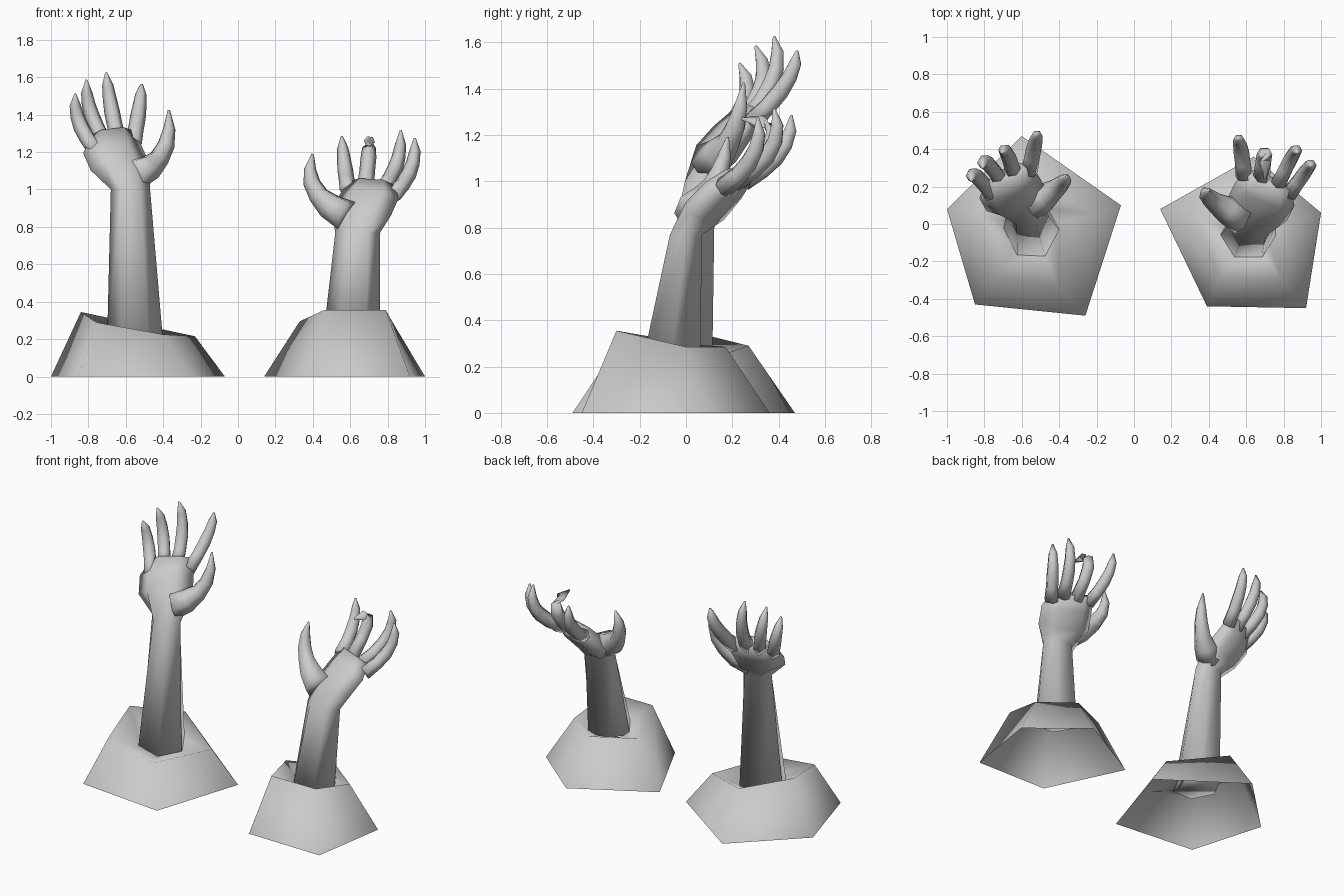
import bpy, bmesh, math
from mathutils import Vector

default = bpy.data.objects.get("Cube")
if default:
    bpy.data.objects.remove(default, do_unlink=True)

GREY = (0.6, 0.6, 0.6, 1.0)
stone = bpy.data.materials.new("plain grey")
stone.use_nodes = True
stone.diffuse_color = GREY
stone.node_tree.nodes["Principled BSDF"].inputs["Base Color"].default_value = GREY


def build_object(name, rings, cap_start, cap_end):
    """Skin a list of equally sized point rings into a smooth shaded object."""
    bm = bmesh.new()
    loops = [[bm.verts.new(p) for p in ring] for ring in rings]
    count = len(loops[0])
    for low, high in zip(loops, loops[1:]):
        for i in range(count):
            j = (i + 1) % count
            bm.faces.new((low[i], low[j], high[j], high[i]))
    if cap_start:
        bm.faces.new(loops[0][::-1])
    if cap_end:
        bm.faces.new(loops[-1])
    bmesh.ops.recalc_face_normals(bm, faces=bm.faces)
    for face in bm.faces:
        face.smooth = True
    mesh = bpy.data.meshes.new(name)
    bm.to_mesh(mesh)
    bm.free()
    mesh.materials.append(stone)
    obj = bpy.data.objects.new(name, mesh)
    bpy.context.collection.objects.link(obj)
    return obj


def oval(center, wide, deep, sides=6):
    """Ring of points around center, spanned by two half-axis vectors."""
    angles = [math.tau * i / sides for i in range(sides)]
    return [Vector(center) + wide * math.cos(a) + deep * math.sin(a) for a in angles]


def mound(name, base, rim, middle):
    """Five-sided mound, open below, with a rim folding in towards the arm."""
    foot = [Vector((x, y, 0)) for x, y in base]
    top = [Vector(p) for p in rim]
    pit = [p.lerp(Vector(middle), 0.6) for p in top]
    build_object(name, [foot, top, pit], False, False)


def arm(name, sections, across):
    """Forearm and palm: upright rings first, then rings leaning back."""
    rings = []
    for i, (center, width, depth) in enumerate(sections):
        if i < 2:
            wide, deep = Vector((1, 0, 0)), Vector((0, 1, 0))
        else:
            wide = Vector(across).normalized()
            deep = Vector((0, 0.75, -0.6))
            if wide.x < 0:
                wide = -wide
        rings.append(oval(center, wide * width, deep * depth))
    build_object(name, rings, True, True)


def finger(name, root, bend, tip, profile):
    """Tapering clawed digit along a curve through the bend point."""
    a, b, c = Vector(root), Vector(bend), Vector(tip)
    control = b * 2 - (a + c) / 2
    rings = []
    for i, radius in enumerate(profile):
        t = i / (len(profile) - 1)
        point = a * (1 - t) ** 2 + control * 2 * t * (1 - t) + c * t * t
        tangent = ((control - a) * (1 - t) + (c - control) * t).normalized()
        wide = tangent.cross(Vector((0, 1, -0.4))).normalized()
        rings.append(oval(point, wide * radius, tangent.cross(wide) * radius))
    build_object(name, rings, True, True)


DIGIT = (0.046, 0.042, 0.042, 0.037, 0.03, 0.006)
THUMB = (0.09, 0.075, 0.055, 0.046, 0.033, 0.006)

# Mounds
mound("right_mound",
      [(-1, .08), (-.85, -.43), (-.26, -.49), (-.07, .1), (-.6, .47)],
      [(-.84, .05, .345), (-.76, -.28, .29), (-.4, -.34, .225),
       (-.23, .05, .215), (-.58, .27, .29)],
      (-.55, -.02, .15))
mound("left_mound",
      [(.14, .08), (.39, -.44), (.92, -.45), (1, .06), (.64, .36)],
      [(.33, .04, .295), (.46, -.3, .355), (.79, -.3, .355),
       (.83, 0, .285), (.61, .17, .285)],
      (.61, -.05, .2))

# Forearms with palms
arm("right_arm", [((-.55, -.03, .18), .15, .165),
                  ((-.575, .06, 1), .105, .075),
                  ((-.63, .13, 1.12), .17, .085),
                  ((-.67, .2, 1.21), .17, .075),
                  ((-.67, .27, 1.3), .13, .05)], (.9, .35, .1))
arm("left_arm", [((.61, -.06, .25), .15, .14),
                 ((.64, 0, .77), .12, .08),
                 ((.66, .08, .87), .17, .08),
                 ((.70, .16, .96), .17, .075),
                 ((.71, .23, 1.03), .14, .05)], (-.9, .35, .05))

# Fingers and thumbs: root, bend, tip
hands = {
    "right": {
        "thumb": ((-.55, .1, 1.08), (-.4, .2, 1.2), (-.37, .25, 1.425)),
        "index": ((-.56, .28, 1.25), (-.53, .43, 1.42), (-.515, .48, 1.565)),
        "middle": ((-.64, .26, 1.26), (-.68, .38, 1.45), (-.705, .38, 1.625)),
        "ring": ((-.71, .23, 1.25), (-.79, .33, 1.42), (-.81, .3, 1.585)),
        "little": ((-.76, .16, 1.21), (-.85, .26, 1.36), (-.87, .23, 1.51)),
    },
    "left": {
        "thumb": ((.58, .03, .86), (.41, .13, 1), (.4, .18, 1.19)),
        "index": ((.59, .25, 1), (.57, .41, 1.13), (.555, .455, 1.285)),
        "middle": ((.68, .23, 1), (.7, .38, 1.2), (.7, .24, 1.27)),
        "ring": ((.77, .21, 1), (.85, .37, 1.14), (.87, .38, 1.315)),
        "little": ((.83, .16, .97), (.925, .29, 1.11), (.945, .31, 1.275)),
    },
}
for side, digits in hands.items():
    for digit, (root, bend, tip) in digits.items():
        finger(f"{side}_{digit}", root, bend, tip,
               THUMB if digit == "thumb" else DIGIT)
